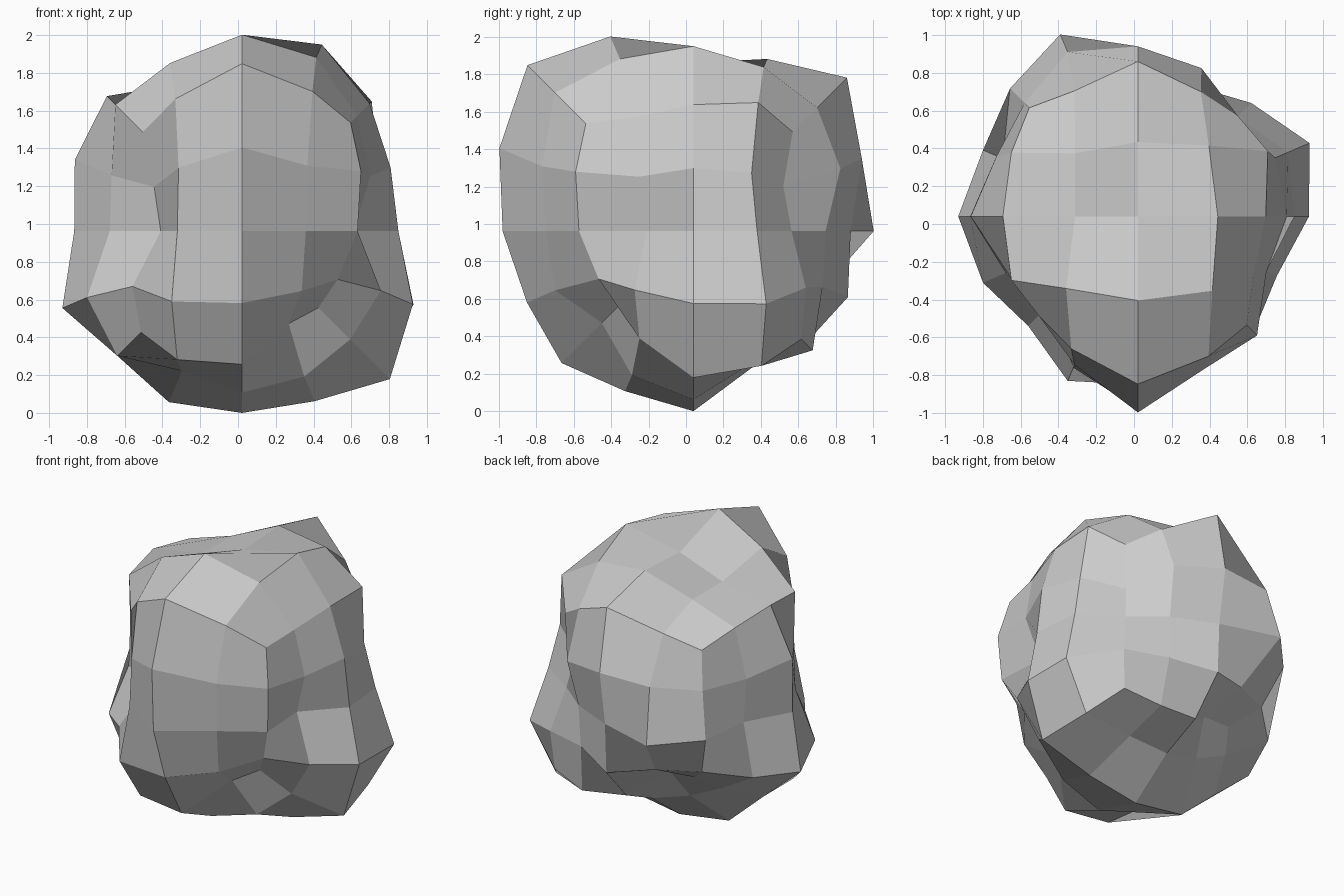
import bpy, bmesh
from mathutils import Vector

CENTRE = Vector((0.021, 0.040, 0.962))

# Reach of the boulder from its centre: one block per height level (bottom to top),
# rows run front to back, values run left to right; two values = left and right rim.
LEVELS = {
    -2: [(.535, .68, .705, .49, .405), (.66, .74, .855, .77, .573),
         (.66, .905, .962, .90, .783), (.53, .65, .73, .71, .72),
         (.425, .43, .60, .637, .577)],
    -1: [(.58, .87, .89, .74, .507), (.82, .735), (.951, .905), (.82, .908),
         (.575, .70, .825, .69, .60)],
    0: [(.43, .80, 1.02, .79, .612), (.70, .59), (.888, .828), (.715, .795),
        (.677, .963, .84, .706, .524)],
    1: [(.465, .785, 1.037, .81, .63), (.69, .68), (.885, .787), (.748, .726),
        (.60, .87, .90, .785, .48)],
    2: [(.525, .70, .887, .74, .575), (.67, .89, 1.04, .92, .61),
        (.715, .78, .90, .988, .676), (.67, .78, .92, .877, .687),
        (.575, .665, .82, .66, .53)],
}


def reach(i, j, k):
    row = LEVELS[k][j + 2]
    return row[i + 2] if len(row) == 5 else row[0 if i < 0 else 1]


def direction(ijk):
    # rounded-cube spacing: half steps are pulled in, slightly less along cube edges
    half = 0.504 if sum(abs(n) == 2 for n in ijk) == 2 else 0.4277
    return Vector([(n > 0) - (n < 0) if abs(n) != 1 else n * half for n in ijk])


# Boulder: gridded cube pushed out from its centre into a lumpy rock
bm = bmesh.new()
bmesh.ops.create_cube(bm, size=2)
bmesh.ops.subdivide_edges(bm, edges=bm.edges[:], cuts=3, use_grid_fill=True)
for v in bm.verts:
    ijk = tuple(round(2 * n) for n in v.co)
    v.co = CENTRE + direction(ijk) * reach(*ijk)
bmesh.ops.recalc_face_normals(bm, faces=bm.faces[:])

mesh = bpy.data.meshes.new("boulder")
bm.to_mesh(mesh)
bm.free()
boulder = bpy.data.objects.new("boulder", mesh)
bpy.context.collection.objects.link(boulder)
